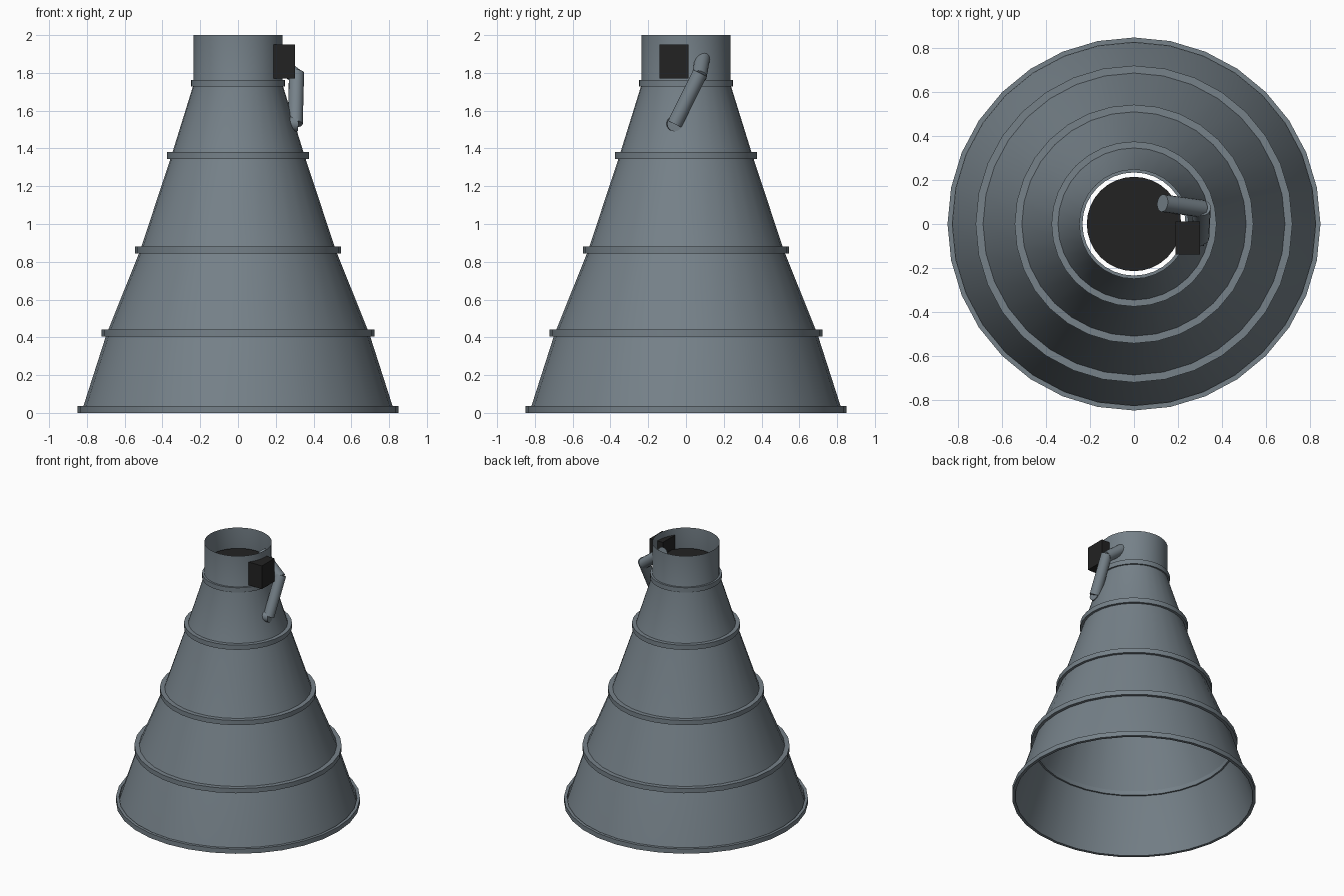
import bpy, math
from mathutils import Vector

if "Cube" in bpy.data.objects:
    bpy.data.objects.remove(bpy.data.objects["Cube"], do_unlink=True)

SIDES = 32


def material(name, rgb):
    m = bpy.data.materials.new(name)
    m.use_nodes = True
    m.diffuse_color = (*rgb, 1)
    m.node_tree.nodes["Principled BSDF"].inputs["Base Color"].default_value = (*rgb, 1)
    return m


steel = material("slate_steel", (0.18, 0.22, 0.25))
black = material("matte_black", (0.016, 0.016, 0.016))


def finish(ob, name, mat, smooth=True):
    ob.name = name
    ob.data.materials.append(mat)
    if smooth:
        bpy.ops.object.select_all(action="DESELECT")
        ob.select_set(True)
        bpy.context.view_layer.objects.active = ob
        bpy.ops.object.shade_smooth_by_angle(angle=math.radians(35))
    return ob


def lathe(name, profile, mat, closed=False):
    """Spin an upward (radius, z) profile around the z axis."""
    verts = [(r * math.cos(a), r * math.sin(a), z) for r, z in profile
             for a in (math.tau * i / SIDES for i in range(SIDES))]
    rows = len(profile)
    faces = []
    for j in range(rows if closed else rows - 1):
        k = (j + 1) % rows
        for i in range(SIDES):
            n = (i + 1) % SIDES
            faces.append((j * SIDES + i, j * SIDES + n, k * SIDES + n, k * SIDES + i))
    mesh = bpy.data.meshes.new(name)
    mesh.from_pydata(verts, [], faces)
    ob = bpy.data.objects.new(name, mesh)
    bpy.context.collection.objects.link(ob)
    return finish(ob, name, mat)


def pipe(name, start, end, radius=0.04):
    a, b = Vector(start), Vector(end)
    bpy.ops.mesh.primitive_cylinder_add(vertices=16, radius=radius,
                                        depth=(b - a).length, location=(a + b) / 2)
    ob = bpy.context.object
    ob.rotation_euler = (b - a).to_track_quat("Z", "Y").to_euler()
    return finish(ob, name, steel)


# Open bell shell with a straight throat
lathe("bell_shell", [(0.83, 0), (0.695, 0.42), (0.518, 0.86), (0.353, 1.36),
                     (0.235, 1.74), (0.235, 2.0)], steel)

# Stiffening bands at every joint of the bell
bands = [("rim", 0.85, 0.0), ("lower", 0.722, 0.405), ("middle", 0.544, 0.845),
         ("upper", 0.376, 1.345), ("throat", 0.25, 1.727)]
for label, r, z in bands:
    inner, top = r - 0.034, z + 0.036
    if label == "rim":
        inner = r - 0.022
    if label == "throat":
        inner = r - 0.015
    lathe(label + "_band", [(r, z), (r, top), (inner, top), (inner, z)], steel, closed=True)

# Dark plate inside the throat
bpy.ops.mesh.primitive_circle_add(vertices=SIDES, radius=0.215, fill_type="NGON",
                                  location=(0, 0, 1.85))
finish(bpy.context.object, "throat_plate", black, smooth=False)

# Control box on the side of the throat
bpy.ops.mesh.primitive_cube_add(size=1, location=(0.245, -0.064, 1.86))
box = bpy.context.object
box.scale = (0.112, 0.152, 0.178)
finish(box, "control_box", black, smooth=False)

# Feed pipe in three straight lengths
pipe("feed_pipe_top", (0.13, 0.095, 1.92), (0.31, 0.07, 1.78))
pipe("feed_pipe_middle", (0.31, 0.075, 1.80), (0.303, -0.06, 1.53))
pipe("feed_pipe_end", (0.315, -0.06, 1.53), (0.22, -0.07, 1.53))
